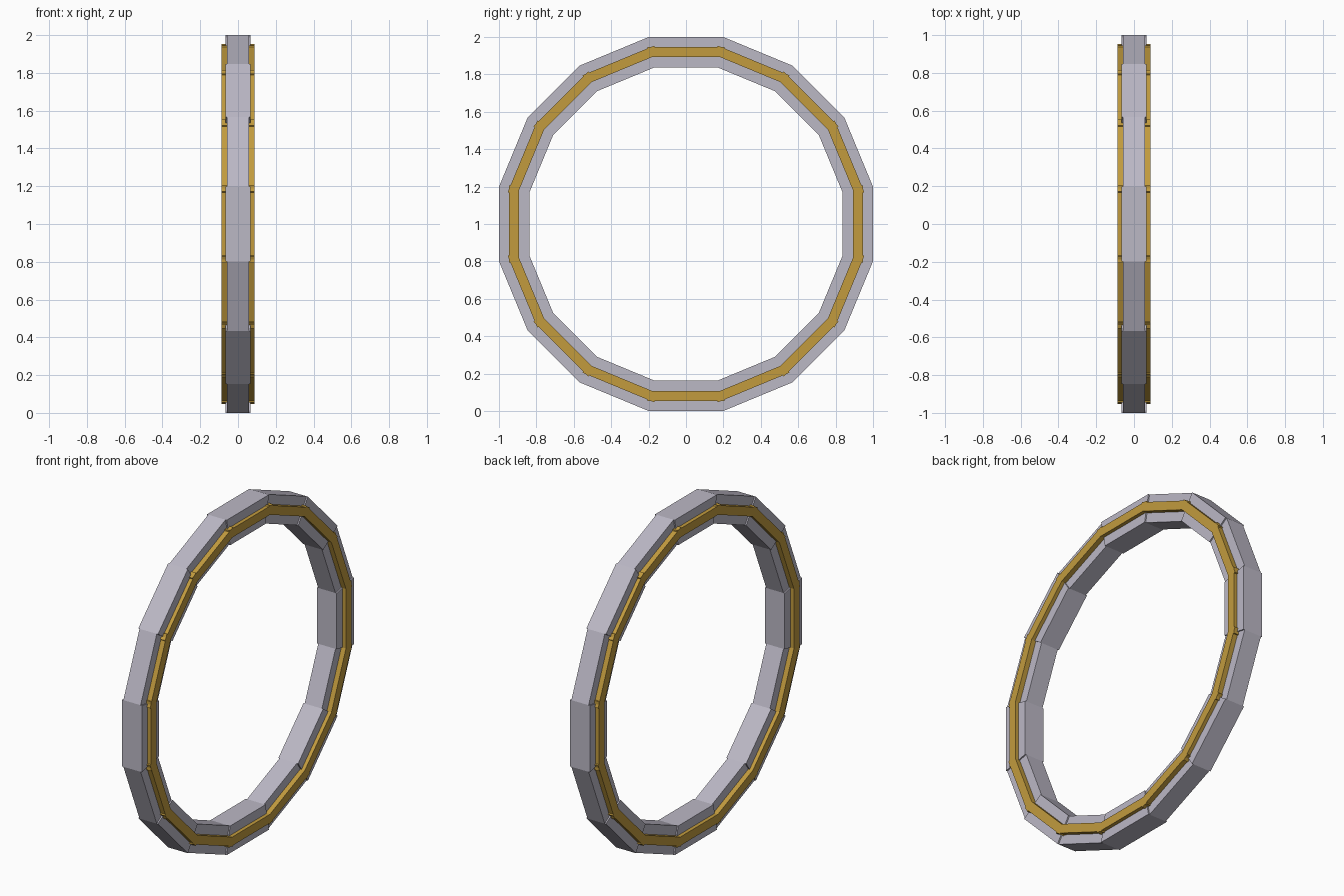
import bpy, bmesh, math
from mathutils import Matrix, Vector

cube = bpy.data.objects.get("Cube")
if cube:
    bpy.data.objects.remove(cube, do_unlink=True)

SIDES = 16
STEP = 2 * math.pi / SIDES
SLOPE = math.tan(STEP / 2)


def material(name, color):
    m = bpy.data.materials.new(name)
    m.use_nodes = True
    m.diffuse_color = (*color, 1)
    m.node_tree.nodes["Principled BSDF"].inputs["Base Color"].default_value = (*color, 1)
    return m


def add_block(bm, angle, inner, outer, half_inner, half_outer, half_width):
    """Add one straight block of the ring, turned about the x axis."""
    turn = Matrix.Rotation(angle, 4, "X")
    profile = [(-half_inner, inner), (half_inner, inner),
               (half_outer, outer), (-half_outer, outer)]
    ends = [[bm.verts.new(turn @ Vector((x, y, z)) + Vector((0, 0, 1)))
             for y, z in profile] for x in (-half_width, half_width)]
    bm.faces.new(ends[0])
    bm.faces.new(ends[1])
    for i in range(4):
        j = (i + 1) % 4
        bm.faces.new((ends[0][i], ends[0][j], ends[1][j], ends[1][i]))


def make_object(name, bm, mat):
    bmesh.ops.recalc_face_normals(bm, faces=bm.faces)
    mesh = bpy.data.meshes.new(name)
    bm.to_mesh(mesh)
    bm.free()
    mesh.materials.append(mat)
    obj = bpy.data.objects.new(name, mesh)
    bpy.context.collection.objects.link(obj)


grey = material("pale grey metal", (0.50, 0.48, 0.56))
gold = material("gold trim", (0.54, 0.33, 0.048))

# Mitred ring segments, alternately wide and narrow
ring = bmesh.new()
for i in range(SIDES):
    width = 0.065 if i % 2 == 0 else 0.057
    add_block(ring, i * STEP, 0.838, 1.0, 0.838 * SLOPE, SLOPE, width)
make_object("ring_segments", ring, grey)

# Square-ended trim bars that overlap slightly at the joints
trim = bmesh.new()
for i in range(SIDES):
    add_block(trim, i * STEP, 0.894, 0.946, 0.207, 0.207, 0.087)
make_object("trim_bars", trim, gold)
